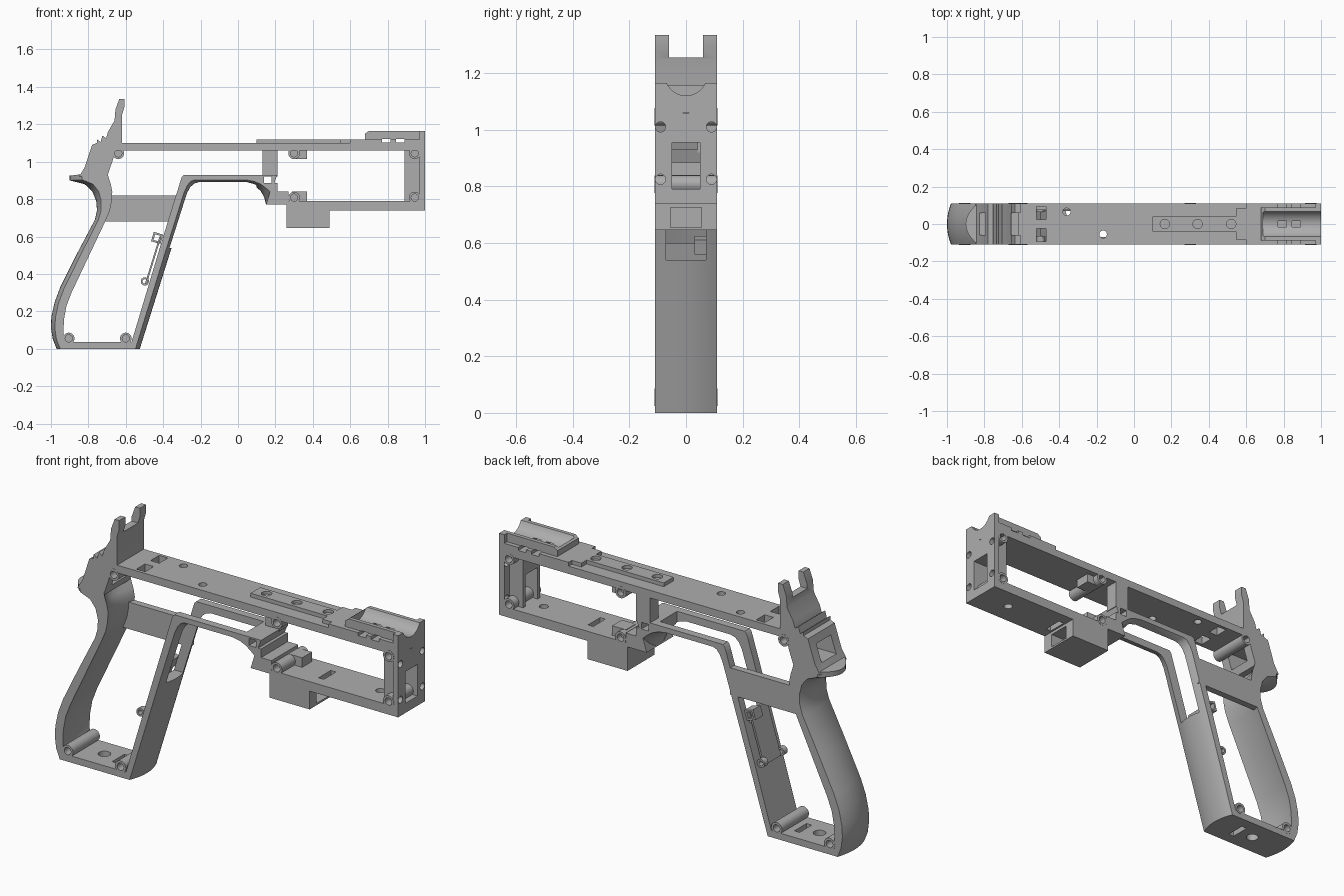
import bpy, bmesh, math
from mathutils import Vector, Matrix

old = bpy.data.objects.get("Cube")
if old:
    bpy.data.objects.remove(old, do_unlink=True)

W = 0.11  # half depth of the frame

grey = bpy.data.materials.new("matte grey")
grey.use_nodes = True
grey.diffuse_color = (0.42, 0.42, 0.42, 1)
grey.node_tree.nodes["Principled BSDF"].inputs["Base Color"].default_value = (0.42, 0.42, 0.42, 1)


def finish(name, bm):
    bmesh.ops.recalc_face_normals(bm, faces=bm.faces)
    mesh = bpy.data.meshes.new(name)
    bm.to_mesh(mesh)
    bm.free()
    mesh.materials.append(grey)
    ob = bpy.data.objects.new(name, mesh)
    bpy.context.collection.objects.link(ob)
    return ob


def prism(name, pts, y0=-W, y1=W):
    """Extrude an x-z outline from y0 to y1."""
    bm = bmesh.new()
    face = bm.faces.new([bm.verts.new((x, y0, z)) for x, z in pts])
    new = bmesh.ops.extrude_face_region(bm, geom=[face])["geom"]
    bmesh.ops.translate(bm, vec=(0, y1 - y0, 0), verts=[v for v in new if isinstance(v, bmesh.types.BMVert)])
    return finish(name, bm)


def box(name, x0, x1, z0, z1, y0=-W, y1=W):
    return prism(name, [(x0, z0), (x1, z0), (x1, z1), (x0, z1)], y0, y1)


def rod(name, centre, radius, length, axis):
    """Solid cylinder along one axis."""
    bm = bmesh.new()
    turn = {"X": Matrix.Rotation(math.pi / 2, 4, "Y"),
            "Y": Matrix.Rotation(math.pi / 2, 4, "X"), "Z": Matrix()}[axis]
    bmesh.ops.create_cone(bm, cap_ends=True, segments=32, radius1=radius, radius2=radius,
                          depth=length, matrix=Matrix.Translation(centre) @ turn)
    return finish(name, bm)


def cut(ob, *cutters):
    """Subtract the cutters and remove them."""
    bpy.context.view_layer.objects.active = ob
    for c in cutters:
        mod = ob.modifiers.new("cut", "BOOLEAN")
        mod.operation, mod.solver, mod.object = "DIFFERENCE", "EXACT", c
        bpy.ops.object.modifier_apply(modifier=mod.name)
        bpy.data.objects.remove(c, do_unlink=True)
    return ob


def strap(name, pairs, crown, hollow, n=12):
    """Sweep between inner and outer points, crowned outside and hollowed inside."""
    bm = bmesh.new()
    rings = []
    for a, b in pairs:
        inner, outer = Vector((a[0], 0, a[1])), Vector((b[0], 0, b[1]))
        ys = [-1 + 2 * j / n for j in range(n + 1)]
        ring = [inner.lerp(outer, hollow * (1 - t * t)) + Vector((0, W * t, 0)) for t in ys]
        ring += [outer.lerp(inner, crown * t * t) + Vector((0, W * t, 0)) for t in reversed(ys)]
        rings.append([bm.verts.new(p) for p in ring])
    m = len(rings[0])
    for r, s in zip(rings, rings[1:]):
        for j in range(m):
            k = (j + 1) % m
            bm.faces.new((r[j], r[k], s[k], s[j]))
    bm.faces.new(rings[0])
    bm.faces.new(rings[-1])
    return finish(name, bm)


def hole(x, y, z, radius, axis="Z", length=0.1):
    return rod("cutter", (x, y, z), radius, length, axis)


# Grip: rear strap, front strap with the bow, base
strap("rear_strap", [
    ((-0.91, 0), (-0.97, 0)), ((-0.93, 0.05), (-0.99, 0.05)), ((-0.933, 0.1), (-1, 0.11)),
    ((-0.93, 0.16), (-0.998, 0.17)), ((-0.917, 0.23), (-0.98, 0.25)), ((-0.89, 0.3), (-0.95, 0.33)),
    ((-0.8, 0.49), (-0.86, 0.51)), ((-0.71, 0.68), (-0.765, 0.69)), ((-0.685, 0.74), (-0.754, 0.74)),
    ((-0.675, 0.79), (-0.758, 0.79)), ((-0.672, 0.84), (-0.778, 0.84)), ((-0.68, 0.88), (-0.82, 0.88)),
    ((-0.69, 0.91), (-0.9, 0.9)), ((-0.7, 0.95), (-0.9, 0.925))], 0.32, 0.2)

front = strap("front_strap_and_bow", [
    ((-0.58, 0), (-0.525, 0)), ((-0.418, 0.54), (-0.355, 0.54)), ((-0.335, 0.81), (-0.275, 0.79)),
    ((-0.322, 0.85), (-0.262, 0.83)), ((-0.31, 0.89), (-0.243, 0.86)), ((-0.3, 0.92), (-0.22, 0.876)),
    ((-0.29, 0.93), (-0.19, 0.883)), ((0.03, 0.93), (0.05, 0.883)), ((0.08, 0.93), (0.09, 0.87)),
    ((0.12, 0.93), (0.12, 0.845)), ((0.16, 0.93), (0.14, 0.81)), ((0.21, 0.93), (0.15, 0.77))], 0.42, 0)
cut(front, box("cutter", -0.6, 0.1, 0.54, 1, -0.07, 0.07), box("cutter", 0.14, 0.18, 0.885, 0.922, -0.2, 0.2))

base = box("grip_base", -0.94, -0.555, 0, 0.035)
cut(base, hole(-0.77, 0, 0, 0.03), box("cutter", -0.69, -0.66, -0.1, 0.1, -0.05, 0.05))

# Inner plate and lugs on the front strap
prism("strap_panel", [(-0.5, 0.34), (-0.49, 0.34), (-0.41, 0.6), (-0.42, 0.6)], -0.07, 0.07)
lug = prism("square_lug", [(-0.465, 0.575), (-0.415, 0.56), (-0.4, 0.61), (-0.45, 0.625)], 0.03, 0.09)
cut(lug, prism("cutter", [(-0.452, 0.582), (-0.422, 0.573), (-0.413, 0.603), (-0.443, 0.612)], -0.1, 0.2))
for side, y in (("right", -0.08), ("left", 0.08)):
    cut(rod("small_lug_" + side, (-0.498, y, 0.36), 0.022, 0.03, "Y"), hole(-0.498, y, 0.36, 0.012, "Y"))

# Rear head with two ears
head = prism("rear_head", [
    (-0.85, 0.92), (-0.82, 0.97), (-0.78, 1.09), (-0.755, 1.1), (-0.755, 1.12), (-0.735, 1.105),
    (-0.725, 1.14), (-0.705, 1.125), (-0.695, 1.16), (-0.66, 1.22), (-0.655, 1.28), (-0.635, 1.335),
    (-0.608, 1.335), (-0.608, 1.29), (-0.62, 1.25), (-0.62, 1.06), (-0.655, 1.06), (-0.672, 1),
    (-0.7, 0.92)])
cut(head, box("cutter", -0.8, -0.5, 1.255, 1.5, -0.06, 0.06),
    box("cutter", -0.95, -0.6, 0.96, 1.05, -0.06, 0.06))

# Cross plate and post on the far side
box("grip_cross_plate", -0.72, -0.33, 0.68, 0.82, 0.075, W)
prism("cross_plate_end", [(-0.34, 0.68), (-0.375, 0.68), (-0.34, 0.82)], 0.075, W)
box("centre_post", 0.13, 0.21, 0.92, 1.07, 0.04, W)

# Top bar with rail
top = box("top_bar", -0.64, 1, 1.06, 1.1)
cut(top, hole(-0.36, 0.065, 1.08, 0.02), hole(-0.165, -0.055, 1.08, 0.02),
    *[box("cutter", -0.52, -0.47, 1, 1.2, y - 0.035, y + 0.035) for y in (-0.058, 0.058)])
rail = box("top_rail", 0.1, 0.61, 1.095, 1.12, -0.04, 0.04)
cut(rail, *[hole(x, 0, 1.12, 0.025, "Z", 0.03) for x in (0.165, 0.34, 0.52)])
for side, s in (("right", -1), ("left", 1)):
    box("rail_wing_" + side, 0.545, 0.61, 1.095, 1.12, min(s * 0.04, s * 0.083), max(s * 0.04, s * 0.083))
shelf = box("front_shelf", 0.6, 1, 1.095, 1.12)
cradle = prism("front_cradle", [(0.68, 1.1), (0.98, 1.1), (0.98, 1.165), (0.7, 1.165), (0.68, 1.15)],
               -0.088, 0.088)
slots = [(0.77, 0.815), (0.845, 0.89)]
cut(cradle, rod("cutter", (0.85, 0, 1.194), 0.074, 0.32, "X"),
    *[box("cutter", a, b, 1.104, 1.122, -0.2, 0.2) for a, b in slots])
cut(shelf, *[box("cutter", a, b, 1.104, 1.13, -0.2, 0.2) for a, b in slots])

# Front box: end plate, inner post, floor
end = box("end_plate", 0.97, 1, 0.74, 1.165)
cut(end, rod("cutter", (1, 0, 1.194), 0.074, 0.3, "X"),
    box("cutter", 0.9, 1.1, 0.79, 0.955, -0.05, 0.05), hole(1, 0, 1.08, 0.023, "X"),
    *[hole(1, y, z, 0.018, "X") for y in (-0.09, 0.09) for z in (0.825, 1.01)])
post = box("end_post", 0.89, 0.975, 0.785, 1.065, -0.07, 0.07)
cut(post, box("cutter", 0.8, 1.1, 0.7, 0.955, -0.05, 0.05))
floor = box("box_floor", 0.26, 0.98, 0.74, 0.79)
cut(floor, hole(0.82, 0, 0.76, 0.022), box("cutter", 0.5, 0.53, 0.7, 0.9, -0.05, 0.05))
prism("bow_block", [(0.15, 0.77), (0.27, 0.77), (0.27, 0.84), (0.21, 0.84), (0.21, 0.885), (0.185, 0.885)])
under = box("under_block", 0.26, 0.49, 0.645, 0.745)
cut(under, box("cutter", 0.38, 0.6, 0.655, 0.725, -0.055, 0.055))
box("upper_boss_block", 0.29, 0.37, 1.015, 1.065, 0, 0.08)
box("lower_boss_block", 0.29, 0.37, 0.785, 0.84, 0, 0.08)

# Screw bosses across the frame
for i, (x, z) in enumerate([(-0.905, 0.055), (-0.6, 0.055), (-0.64, 1.045), (0.3, 1.045),
                            (0.3, 0.808), (0.945, 1.045), (0.945, 0.808)]):
    boss = rod("screw_boss_%d" % (i + 1), (x, 0, z), 0.031, 2 * W + 0.002, "Y")
    cut(boss, *[hole(x, y, z, 0.019, "Y", 0.12) for y in (-W, W)])

# Smooth the round surfaces, keep the edges sharp
bpy.ops.object.select_all(action="DESELECT")
for ob in bpy.context.collection.objects:
    if ob.type == "MESH":
        ob.select_set(True)
        bpy.context.view_layer.objects.active = ob
bpy.ops.object.shade_smooth_by_angle(angle=math.radians(32))
